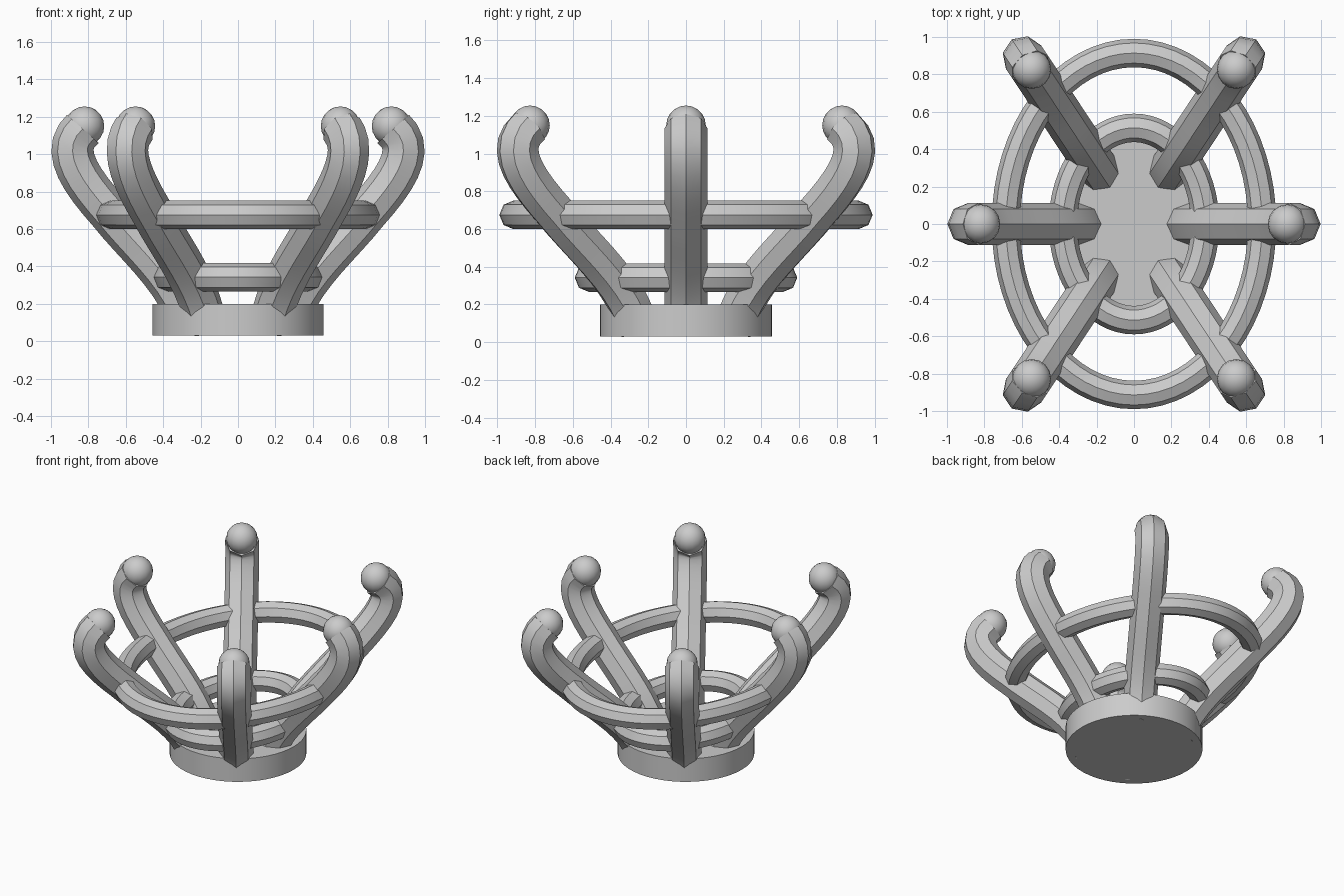
import bpy
import bmesh
import math
from mathutils import Vector
from mathutils.geometry import interpolate_bezier

if "Cube" in bpy.data.objects:
    bpy.data.objects.remove(bpy.data.objects["Cube"], do_unlink=True)

metal = bpy.data.materials.new("grey_metal")
metal.use_nodes = True
GREY = (0.6, 0.6, 0.6, 1)
metal.diffuse_color = GREY
metal.node_tree.nodes["Principled BSDF"].inputs["Base Color"].default_value = GREY


def finish(bm, name):
    bmesh.ops.recalc_face_normals(bm, faces=bm.faces[:])
    mesh = bpy.data.meshes.new(name)
    bm.to_mesh(mesh)
    bm.free()
    mesh.materials.append(metal)
    obj = bpy.data.objects.new(name, mesh)
    bpy.context.collection.objects.link(obj)
    bpy.ops.object.select_all(action='DESELECT')
    obj.select_set(True)
    bpy.context.view_layer.objects.active = obj
    bpy.ops.object.shade_smooth_by_angle(angle=math.radians(32))
    return obj


def sweep(name, path, plane_normal, radius, closed=False):
    """Octagonal bar along a path that lies in one plane."""
    bm = bmesh.new()
    rows = []
    n = len(path)
    for i, p in enumerate(path):
        if closed:
            tangent = path[(i + 1) % n] - path[i - 1]
        else:
            tangent = path[min(i + 1, n - 1)] - path[max(i - 1, 0)]
        side = tangent.cross(plane_normal).normalized()
        row = []
        for k in range(8):
            a = k * math.pi / 4
            row.append(bm.verts.new(p + radius * (side * math.cos(a) + plane_normal * math.sin(a))))
        rows.append(row)
    for i in range(n if closed else n - 1):
        a, b = rows[i], rows[(i + 1) % n]
        for k in range(8):
            m = (k + 1) % 8
            bm.faces.new((a[k], a[m], b[m], b[k]))
    if not closed:
        bm.faces.new(rows[0])
        bm.faces.new(rows[-1])
    return finish(bm, name)


# Round base plate
bm = bmesh.new()
bmesh.ops.create_cone(bm, cap_ends=True, segments=48, radius1=0.457, radius2=0.457, depth=0.17)
bmesh.ops.translate(bm, verts=bm.verts, vec=(0, 0, 0.115))
finish(bm, "base_plate")

# Oval rings
UP = Vector((0, 0, 1))
for name, rx, ry, z in (("lower_ring", 0.38, 0.514, 0.342), ("upper_ring", 0.685, 0.914, 0.675)):
    oval = [Vector((rx * math.cos(t), ry * math.sin(t), z))
            for t in (2 * math.pi * i / 64 for i in range(64))]
    sweep(name, oval, UP, 0.076, closed=True)

# S-curved prongs with ball tips: (radius, height) profile
start, middle, tip = Vector((0.25, 0.07)), Vector((0.69, 0.69)), Vector((0.83, 1.135))
profile = interpolate_bezier(start, Vector((0.32, 0.33)), Vector((0.54, 0.50)), middle, 10)
profile += interpolate_bezier(middle, Vector((0.86, 0.88)), Vector((0.95, 1.03)), tip, 10)[1:]

DIAGONAL = 56.5
prongs = (("left", 0, 1), ("back_left", DIAGONAL, 1.21), ("back_right", 180 - DIAGONAL, 1.21),
          ("right", 180, 1), ("front_right", 180 + DIAGONAL, 1.21), ("front_left", -DIAGONAL, 1.21))
for name, degrees, stretch in prongs:
    a = math.radians(degrees)
    out = Vector((math.cos(a), math.sin(a), 0))
    path = [out * p[0] * stretch + UP * p[1] for p in profile]
    sweep(name + "_prong", path, out.cross(UP), 0.113)
    bm = bmesh.new()
    bmesh.ops.create_uvsphere(bm, u_segments=16, v_segments=10, radius=0.105)
    bmesh.ops.translate(bm, verts=bm.verts, vec=out * 0.82 * stretch + UP * 1.15)
    finish(bm, name + "_ball_tip")
